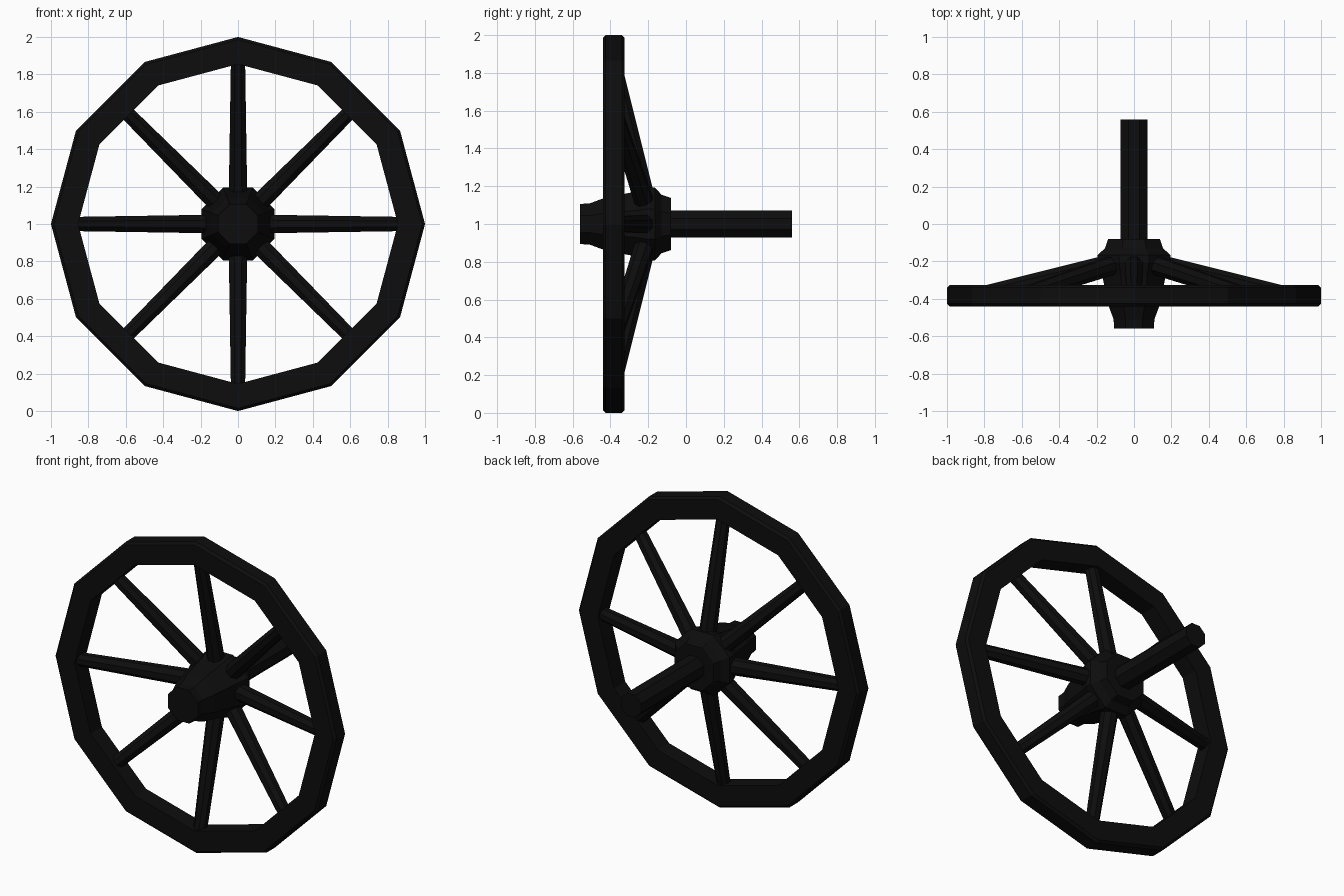
import bpy, bmesh
from math import cos, sin, pi
from mathutils import Vector

if "Cube" in bpy.data.objects:
    bpy.data.objects.remove(bpy.data.objects["Cube"])

CZ = 1.0  # height of the wheel centre


def lathe(name, profile, sides, offset=0.0, closed=False):
    """Spin (radius, y) points around the wheel's y axis; caps open profiles."""
    bm = bmesh.new()
    rings = []
    for r, y in profile:
        rings.append([bm.verts.new((r * cos(offset + 2 * pi * i / sides), y,
                                    CZ + r * sin(offset + 2 * pi * i / sides)))
                      for i in range(sides)])
    pairs = list(zip(rings, rings[1:]))
    if closed:
        pairs.append((rings[-1], rings[0]))
    else:
        bm.faces.new(rings[0])
        bm.faces.new(rings[-1])
    for a, b in pairs:
        for i in range(sides):
            j = (i + 1) % sides
            bm.faces.new((a[i], a[j], b[j], b[i]))
    return finish(name, bm)


def finish(name, bm):
    bmesh.ops.recalc_face_normals(bm, faces=bm.faces)
    mesh = bpy.data.meshes.new(name)
    bm.to_mesh(mesh)
    bm.free()
    obj = bpy.data.objects.new(name, mesh)
    bpy.context.collection.objects.link(obj)
    obj.data.materials.append(black)
    return obj


def spoke(name, angle):
    """Tapered octagonal bar, dished from the hub back to the rim."""
    out = Vector((cos(angle), 0, sin(angle)))
    side = Vector((-sin(angle), 0, cos(angle)))
    start = Vector((0, -0.222, CZ)) + out * 0.17
    end = Vector((0, -0.388, CZ)) + out * 0.88
    depth = (end - start).normalized().cross(side)
    bm = bmesh.new()
    rings = []
    for centre, r in ((start, 0.053), (end, 0.041)):
        rings.append([bm.verts.new(centre + side * r * cos((k + .5) * pi / 4)
                                   + depth * r * sin((k + .5) * pi / 4))
                      for k in range(8)])
    for k in range(8):
        j = (k + 1) % 8
        bm.faces.new((rings[0][k], rings[0][j], rings[1][j], rings[1][k]))
    bm.faces.new(rings[0])
    bm.faces.new(rings[1])
    finish(name, bm)


black = bpy.data.materials.new("black_paint")
black.diffuse_color = (0.004, 0.004, 0.004, 1)
black.use_nodes = True
black.node_tree.nodes["Principled BSDF"].inputs["Base Color"].default_value = black.diffuse_color

# twelve-sided rim with chamfered edges
lathe("rim", [(0.855, -0.44), (0.985, -0.44), (1.0, -0.425), (1.0, -0.34),
              (0.985, -0.325), (0.855, -0.325)], 12, closed=True)

# hub: nose, flared barrel, spoke collar and rear boss
lathe("hub", [(0.115, -0.56), (0.118, -0.51), (0.15, -0.43), (0.185, -0.27),
              (0.21, -0.20), (0.21, -0.165), (0.168, -0.13), (0.15, -0.08)], 8, pi / 8)

# axle stub behind the hub
lathe("axle", [(0.078, -0.12), (0.078, 0.56)], 8, pi / 8)

# eight dished spokes
for n in range(8):
    spoke(f"spoke_{n + 1}", n * pi / 4)
